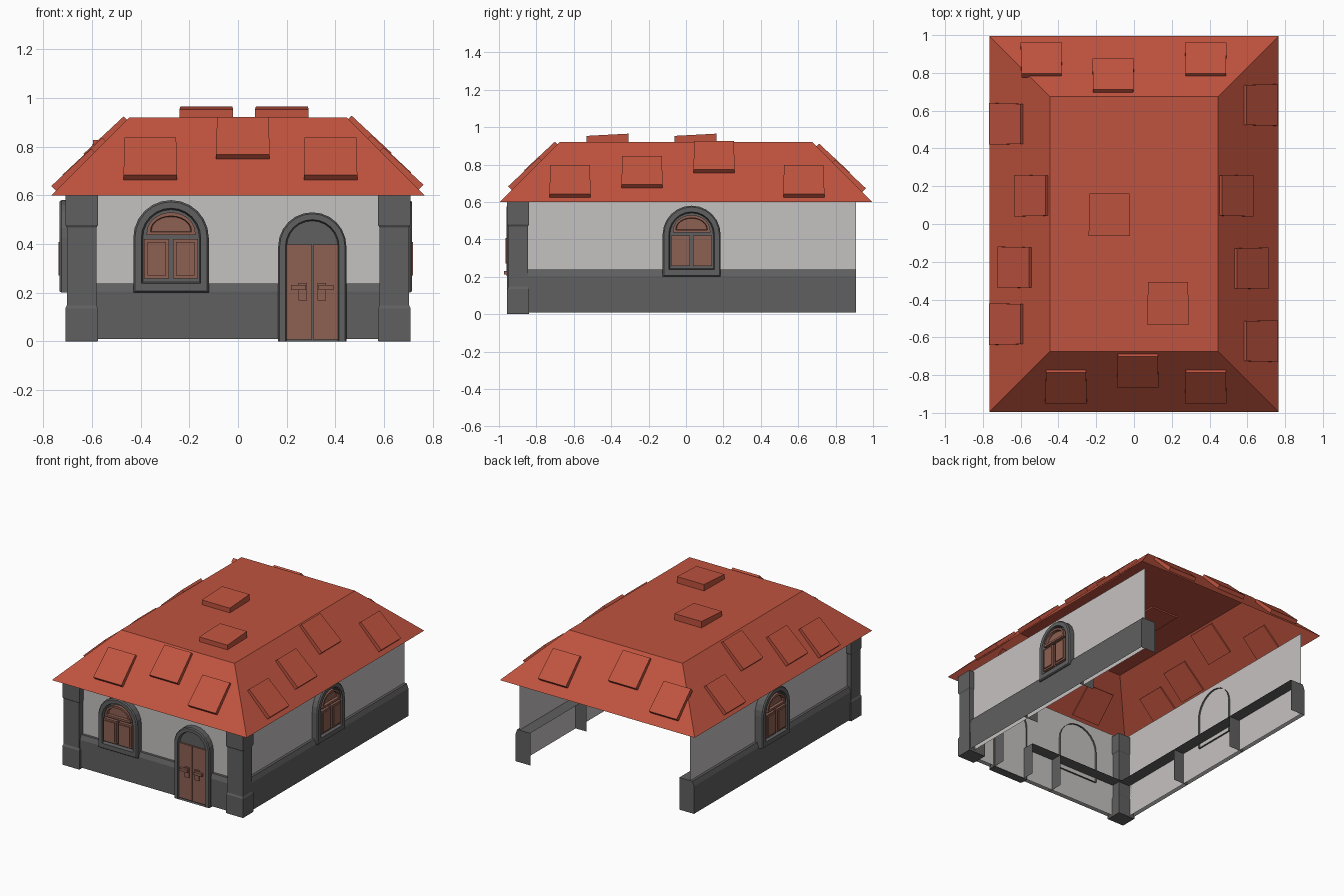
import bpy, bmesh, math
from mathutils import Matrix, Vector

if "Cube" in bpy.data.objects:
    bpy.data.objects.remove(bpy.data.objects["Cube"])


def mat(name, r, g, b):
    m = bpy.data.materials.new(name)
    m.diffuse_color = (r, g, b, 1)
    m.use_nodes = True
    m.node_tree.nodes["Principled BSDF"].inputs["Base Color"].default_value = m.diffuse_color
    return m


RED = mat("roof red", 0.53, 0.088, 0.05)
WHITE = mat("plaster white", 0.56, 0.54, 0.53)
GREY = mat("stone grey", 0.115, 0.115, 0.115)
BROWN = mat("wood brown", 0.27, 0.115, 0.083)


def finish(name, bm, material, matrix=None, fix=True):
    if fix:
        bmesh.ops.recalc_face_normals(bm, faces=bm.faces)
    if matrix:
        bm.transform(matrix)
    me = bpy.data.meshes.new(name)
    bm.to_mesh(me)
    bm.free()
    me.materials.append(material)
    ob = bpy.data.objects.new(name, me)
    bpy.context.collection.objects.link(ob)


def loft(name, rings, material, matrix=None, cap_start=False, cap_end=True):
    """Skin a stack of equal-length point loops."""
    bm = bmesh.new()
    vs = [[bm.verts.new(p) for p in r] for r in rings]
    n = len(vs[0])
    for a, b in zip(vs, vs[1:]):
        for i in range(n):
            j = (i + 1) % n
            bm.faces.new((a[i], a[j], b[j], b[i]))
    if cap_start:
        bm.faces.new(vs[0][::-1])
    if cap_end:
        bm.faces.new(vs[-1])
    finish(name, bm, material, matrix)


def rect(hx, hy, z, cx=0, cy=0):
    return [(cx + sx * hx, cy + sy * hy, z)
            for sx, sy in ((-1, -1), (1, -1), (1, 1), (-1, 1))]


def box(name, x0, x1, d0, d1, z0, z1, material, matrix):
    """Box on a wall: x along the wall, d outward, z up."""
    rings = [rect((x1 - x0) / 2, (d1 - d0) / 2, z, (x0 + x1) / 2, -(d0 + d1) / 2)
             for z in (z0, z1)]
    loft(name, rings, material, matrix, True)


def arch(half, z0, spring, rise, d, n=12):
    pts = [(-half, -d, z0), (half, -d, z0)]
    for i in range(n + 1):
        a = math.pi * i / n
        pts.append((half * math.cos(a), -d, spring + rise * math.sin(a)))
    return pts


def quad(name, pts, material):
    bm = bmesh.new()
    bm.faces.new([bm.verts.new(p) for p in pts])
    finish(name, bm, material, fix=False)


# wall frames: local -y points outward
WX, WY = 0.67, 0.91
FRONT = Matrix.Translation((0, -WY, 0))
RIGHT = Matrix.Translation((WX, 0, 0)) @ Matrix.Rotation(math.pi / 2, 4, 'Z')
LEFT = Matrix.Translation((-WX, 0, 0)) @ Matrix.Rotation(-math.pi / 2, 4, 'Z')

# plaster walls, open at the back
quad("front_wall", [(-WX, -WY, .01), (WX, -WY, .01), (WX, -WY, .62), (-WX, -WY, .62)], WHITE)
quad("right_wall", [(WX, -WY, .01), (WX, WY, .01), (WX, WY, .62), (WX, -WY, .62)], WHITE)
quad("left_wall", [(-WX, WY, .01), (-WX, -WY, .01), (-WX, -WY, .62), (-WX, WY, .62)], WHITE)


# stone base modules: outer face, sloped lip, ledge and end plates
def base(name, u0, u1, matrix):
    prof = [(.03, .01), (.03, .205), (.018, .238), (-.085, .238)]
    bm = bmesh.new()
    ends = [[bm.verts.new((u, -d, z)) for d, z in prof] for u in (u0, u1)]
    for i in range(3):
        bm.faces.new((ends[0][i], ends[1][i], ends[1][i + 1], ends[0][i + 1]))
    for e, u in zip(ends, (u0, u1)):
        bm.faces.new(e + [bm.verts.new((u, .085, .01))])
    finish(name, bm, GREY, matrix)


for k, (a, b) in enumerate([(-.67, -.06), (-.06, .18), (.43, .67)]):
    base("front_base_%d" % k, a, b, FRONT)
for k, (a, b) in enumerate([(-.92, -.29), (-.29, .28), (.28, .91)]):
    base("right_base_%d" % k, a, b, RIGHT)
    base("left_base_%d" % k, -b, -a, LEFT)

# front corner pillars with plinth and capital
for side, sx in (("left", -1), ("right", 1)):
    rings = [rect(.067 - i, .058 - i, z, sx * .642, -.898)
             for z, i in ((0, .001), (.005, 0), (.135, 0), (.147, .006),
                          (.468, .006), (.478, 0), (.605, 0))]
    loft(side + "_pillar", rings, GREY, None, True)


# arched window with shutters and a fan light
def window(name, matrix, out):
    loft(name + "_frame", [arch(.155, .2, .425, .155, -.012),
                           arch(.155, .2, .425, .155, out - .008),
                           arch(.148, .206, .425, .148, out),
                           arch(.122, .238, .425, .122, out),
                           arch(.116, .244, .425, .116, out - .025)], GREY, matrix)
    o = out - .025
    for s, sx in (("left", -1), ("right", 1)):
        a, b = sorted((sx * .008, sx * .11))
        box(name + "_shutter_" + s, a, b, o - .005, out - .003, .258, .42, BROWN, matrix)
        box(name + "_panel_" + s, a + .013, b - .013, out - .004, out + .004,
            .27, .408, BROWN, matrix)
    loft(name + "_fan_light", [arch(.1, .436, .445, .085, o - .003),
                               arch(.1, .436, .445, .085, out),
                               arch(.084, .45, .455, .06, out),
                               arch(.08, .452, .457, .055, o + .006)], BROWN, matrix)


window("front_window", FRONT @ Matrix.Translation((-.275, 0, 0)), .05)
window("right_window", RIGHT @ Matrix.Translation((.03, 0, 0)), .044)
window("left_window", LEFT @ Matrix.Translation((-.03, 0, 0)), .063)

# double door in an arched surround
DOOR = FRONT @ Matrix.Translation((.305, 0, 0))
loft("door_frame", [arch(.14, 0, .39, .14, -.012), arch(.14, 0, .39, .14, .04),
                    arch(.134, 0, .39, .134, .048), arch(.11, 0, .39, .11, .048),
                    arch(.105, 0, .39, .105, .025)], GREY, DOOR)
for s, sx in (("left", -1), ("right", 1)):
    a, b = sorted((sx * .002, sx * .105))
    box("door_leaf_" + s, a, b, .02, .036, .008, .397, BROWN, DOOR)
    a, b = sorted((sx * .022, sx * .056))
    box("lock_plate_" + s, a, b, .03, .044, .168, .24, BROWN, DOOR)
    a, b = sorted((sx * .025, sx * .088))
    box("door_handle_" + s, a, b, .043, .062, .212, .232, BROWN, DOOR)

# hipped roof shell with flat top, open underneath
EX, EY, EZ, TZ = .765, .995, .6, .92
loft("roof", [rect(EX, EY, EZ), rect(EX - .32, EY - .32, TZ)], RED)


# raised roof tiles; local x along eave, y up the slope, z off the slope
def tile(name, matrix, low=.028, high=.02):
    bm = bmesh.new()
    bmesh.ops.create_cube(bm, size=1)
    for v in bm.verts:
        x, y, z = v.co
        v.co = (x * (.22 if y < 0 else .212), y * .225,
                -.01 if z < 0 else (low if y < 0 else high))
    finish(name, bm, RED, matrix)


# per side: turn about z, eave distance, (position along eave, distance out)
sides = {
    "front": (0, EY, [(-.36, .86), (.02, .775), (.38, .86)]),
    "right": (90, EX, [(-.62, .67), (-.235, .62), (.15, .54), (.63, .67)]),
    "back": (180, EY, [(.49, .87), (.11, .785), (-.38, .87)]),
    "left": (270, EX, [(.53, .675), (.23, .63), (-.15, .543), (-.53, .675)]),
}
for side, (turn, e, spots) in sides.items():
    for k, (u, r) in enumerate(spots):
        r -= .008
        m = (Matrix.Rotation(math.radians(turn), 4, 'Z')
             @ Matrix.Translation((u, -r, EZ + e - r))
             @ Matrix.Rotation(math.pi / 4, 4, 'X'))
        tile("%s_roof_tile_%d" % (side, k), m)
for k, (x, y) in enumerate([(-.13, .05), (.18, -.42)]):
    tile("top_roof_tile_%d" % k, Matrix.Translation((x, y, TZ)), .033, .045)
